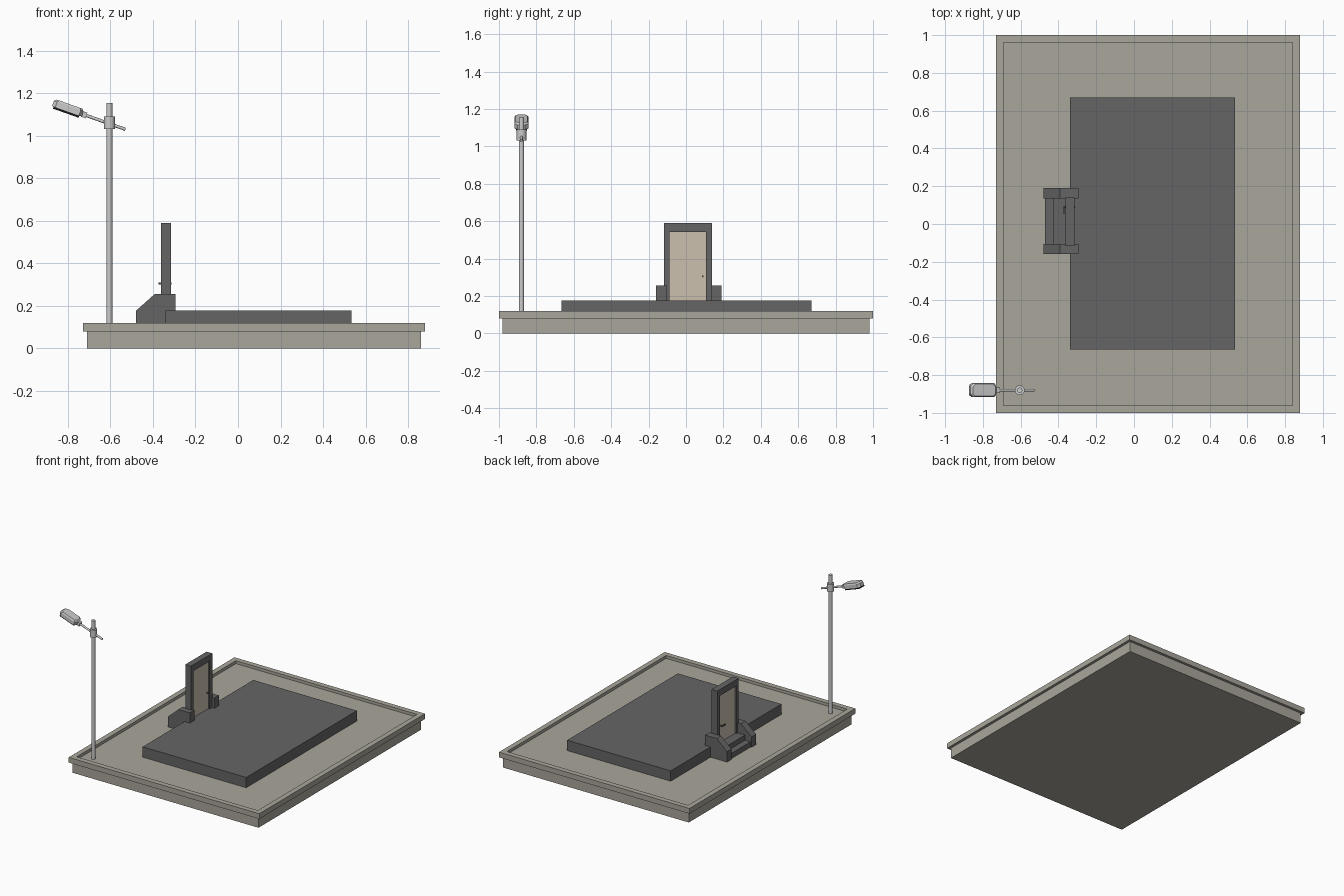
import bpy, bmesh, math
from mathutils import Matrix, Vector

if "Cube" in bpy.data.objects:
    bpy.data.objects.remove(bpy.data.objects["Cube"])


def material(name, rgb):
    m = bpy.data.materials.new(name)
    m.diffuse_color = (*rgb, 1)
    m.use_nodes = True
    m.node_tree.nodes["Principled BSDF"].inputs["Base Color"].default_value = m.diffuse_color
    return m


STONE = material("stone", (0.40, 0.38, 0.33))
DARK = material("dark_concrete", (0.13, 0.13, 0.13))
BEIGE = material("beige_door", (0.60, 0.53, 0.43))
BLACK = material("black_lens", (0.01, 0.01, 0.01))


def finish(name, bm, mat=None, matrix=None):
    bmesh.ops.recalc_face_normals(bm, faces=bm.faces)
    me = bpy.data.meshes.new(name)
    bm.to_mesh(me)
    bm.free()
    ob = bpy.data.objects.new(name, me)
    bpy.context.collection.objects.link(ob)
    if mat:
        me.materials.append(mat)
    if matrix:
        ob.matrix_world = matrix
    return ob


def prism(name, points, direction, mat=None, matrix=None):
    """Extrude a closed 3D outline along a vector."""
    bm = bmesh.new()
    face = bm.faces.new([bm.verts.new(p) for p in points])
    new = bmesh.ops.extrude_face_region(bm, geom=[face])["geom"]
    bmesh.ops.translate(bm, vec=direction, verts=[v for v in new if isinstance(v, bmesh.types.BMVert)])
    bm.faces.new([v for v in face.verts]) if not face.is_valid else None
    return finish(name, bm, mat, matrix)


def box(name, x, y, z, mat=None, matrix=None):
    pts = [(x[0], y[0], z[0]), (x[1], y[0], z[0]), (x[1], y[1], z[0]), (x[0], y[1], z[0])]
    return prism(name, pts, (0, 0, z[1] - z[0]), mat, matrix)


def rod(name, a, b, r, sides=12, mat=None):
    a, b = Vector(a), Vector(b)
    bm = bmesh.new()
    rot = (b - a).to_track_quat("Z", "Y").to_matrix().to_4x4()
    bmesh.ops.create_cone(bm, cap_ends=True, segments=sides, radius1=r, radius2=r,
                          depth=(b - a).length, matrix=Matrix.Translation((a + b) / 2) @ rot)
    for f in bm.faces:
        f.smooth = len(f.verts) == 4
    for e in bm.edges:
        e.smooth = all(f.smooth for f in e.link_faces)
    return finish(name, bm, mat)


# Roof base with an overhanging raised rim
FLOOR = 0.098
box("roof_base", (-0.71, 0.86), (-0.98, 0.98), (0, 0.08), STONE)
bm = bmesh.new()
loops = []
for (x0, x1, y), zs in (((-0.73, 0.88, 1.0), (0.08, 0.12)), ((-0.69, 0.84, 0.96), (0.12, FLOOR))):
    for z in zs:
        loops.append([bm.verts.new(p) for p in ((x0, -y, z), (x1, -y, z), (x1, y, z), (x0, y, z))])
for a, b in zip(loops, loops[1:]):
    for i in range(4):
        j = (i + 1) % 4
        bm.faces.new((a[i], a[j], b[j], b[i]))
bm.faces.new(loops[0])
bm.faces.new(loops[-1])
finish("roof_rim", bm, STONE)

# Raised slab
box("raised_slab", (-0.34, 0.535), (-0.665, 0.67), (FLOOR, 0.177), DARK)

# Stair cheeks and steps behind the door
for side, y in (("left", 0.135), ("right", -0.16)):
    outline = [(-0.48, FLOOR), (-0.48, 0.177), (-0.392, 0.255), (-0.295, 0.255), (-0.295, FLOOR)]
    prism("stair_cheek_" + side, [(x, y, z) for x, z in outline], (0, 0.055, 0), DARK)
outline = [(-0.472, FLOOR), (-0.472, 0.138), (-0.425, 0.138), (-0.425, 0.177), (-0.338, 0.177), (-0.338, FLOOR)]
prism("door_steps", [(x, -0.107, z) for x, z in outline], (0, 0.244, 0), DARK)

# Door frame and recessed door
outline = [(-0.117, 0.17), (-0.117, 0.59), (0.14, 0.59), (0.14, 0.17),
           (0.108, 0.17), (0.108, 0.542), (-0.088, 0.542), (-0.088, 0.17)]
prism("door_frame", [(-0.363, y, z) for y, z in outline], (0.048, 0, 0), DARK)
box("door_panel", (-0.352, -0.326), (-0.09, 0.11), (0.172, 0.544), BEIGE)

# Door handles on both faces
rod("handle_spindle", (-0.37, 0.09, 0.305), (-0.312, 0.09, 0.305), 0.005, 8, DARK)
box("handle_lever_outer", (-0.374, -0.367), (0.052, 0.095), (0.300, 0.309), DARK)

# Lamp post with collar and tilted arm
PX, PY = -0.605, -0.88
rod("lamp_pole", (PX, PY, FLOOR), (PX, PY, 1.155), 0.014, 16)
rod("lamp_collar", (PX, PY, 1.032), (PX, PY, 1.09), 0.026, 16)
tilt = Matrix.Translation((PX, PY, 1.057)) @ Matrix.Rotation(math.radians(19.5), 4, "Y")
rod("lamp_arm", tilt @ Vector((0.08, 0, 0)), tilt @ Vector((-0.14, 0, 0)), 0.0075)

# Lamp head: tapered housing, socket and dark lens
bm = bmesh.new()
layers = []
for z, s in ((-0.012, 1), (0.014, 1), (0.024, 0.86)):
    ring = []
    for x, y in ((-0.282, -0.020), (-0.266, -0.037), (-0.148, -0.037), (-0.134, -0.02)):
        ring.append((x, y))
    ring += [(x, -y) for x, y in reversed(ring)]
    layers.append([bm.verts.new(((x + 0.208) * s - 0.208, y * s, z)) for x, y in ring])
for a, b in zip(layers, layers[1:]):
    for i in range(8):
        j = (i + 1) % 8
        bm.faces.new((a[i], a[j], b[j], b[i]))
bm.faces.new(layers[0])
bm.faces.new(layers[-1])
finish("lamp_housing", bm, None, tilt)
box("lamp_socket", (-0.137, -0.115), (-0.014, 0.014), (-0.014, 0.014), None, tilt)
box("lamp_lens", (-0.274, -0.146), (-0.03, 0.03), (-0.022, -0.012), BLACK, tilt)
